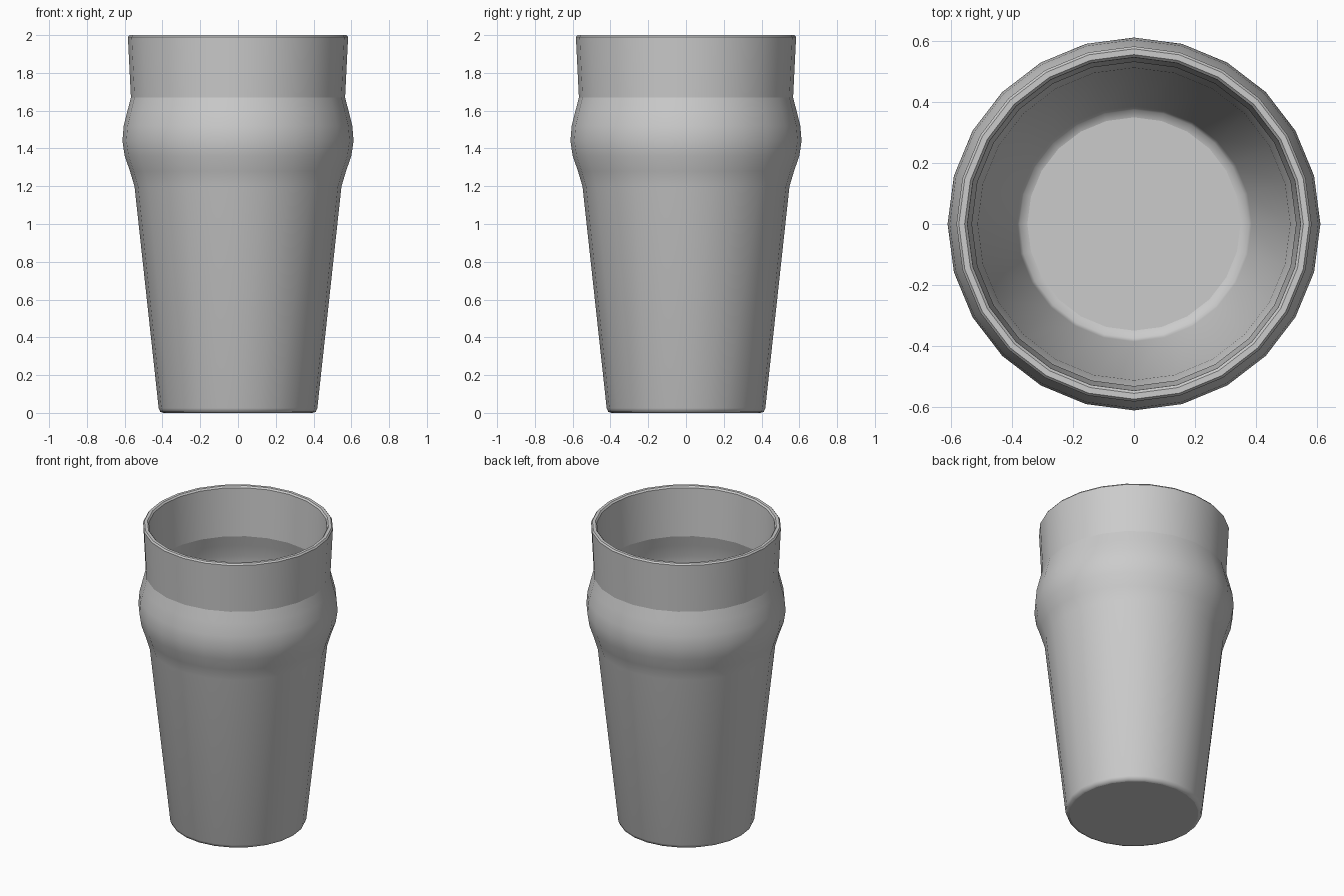
import bpy, bmesh
from math import cos, sin, tau

cube = bpy.data.objects.get("Cube")
if cube:
    bpy.data.objects.remove(cube, do_unlink=True)

SIDES = 24
NECK = 1.67

# Plain grey material
grey = bpy.data.materials.new("plain_grey")
grey.use_nodes = True
colour = (0.6, 0.6, 0.6, 1)
grey.diffuse_color = colour
grey.node_tree.nodes["Principled BSDF"].inputs["Base Color"].default_value = colour

# Profile as (radius, height): base, outer wall, rim, inner wall, floor
outer = [(0.395, 0), (0.412, 0.006), (0.42, 0.025), (0.548, 1.2), (0.572, 1.28),
         (0.6, 1.36), (0.612, 1.44), (0.605, 1.52), (0.585, 1.6), (0.567, NECK)]
rim = [(0.583, 1.99), (0.575, 2), (0.556, 2), (0.547, 1.99)]
wall = 0.035
inner = [(r - wall, z) for r, z in reversed(outer[3:])]
floor = [(0.386, 0.07), (0.375, 0.05), (0.35, 0.042)]
profile = outer + rim + inner + floor

# Revolve the profile into the glass
bm = bmesh.new()
rings = [[bm.verts.new((r * cos(tau * i / SIDES), r * sin(tau * i / SIDES), z))
          for i in range(SIDES)] for r, z in profile]
for low, high in zip(rings, rings[1:]):
    for i in range(SIDES):
        j = (i + 1) % SIDES
        bm.faces.new((low[i], low[j], high[j], high[i]))
bm.faces.new(reversed(rings[0]))
bm.faces.new(rings[-1])
for face in bm.faces:
    face.smooth = True

# Crisp creases at the neck, the rim, the base and the floor
creased = {len(outer) - 1, len(outer) + len(rim)}
creased |= set(range(len(outer), len(outer) + len(rim)))
creased |= {0, len(rings) - 1}
for k in creased:
    for i in range(SIDES):
        bm.edges.get((rings[k][i], rings[k][(i + 1) % SIDES])).smooth = False

mesh = bpy.data.meshes.new("beer_glass")
bm.to_mesh(mesh)
bm.free()
mesh.materials.append(grey)
glass = bpy.data.objects.new("beer_glass", mesh)
bpy.context.collection.objects.link(glass)
